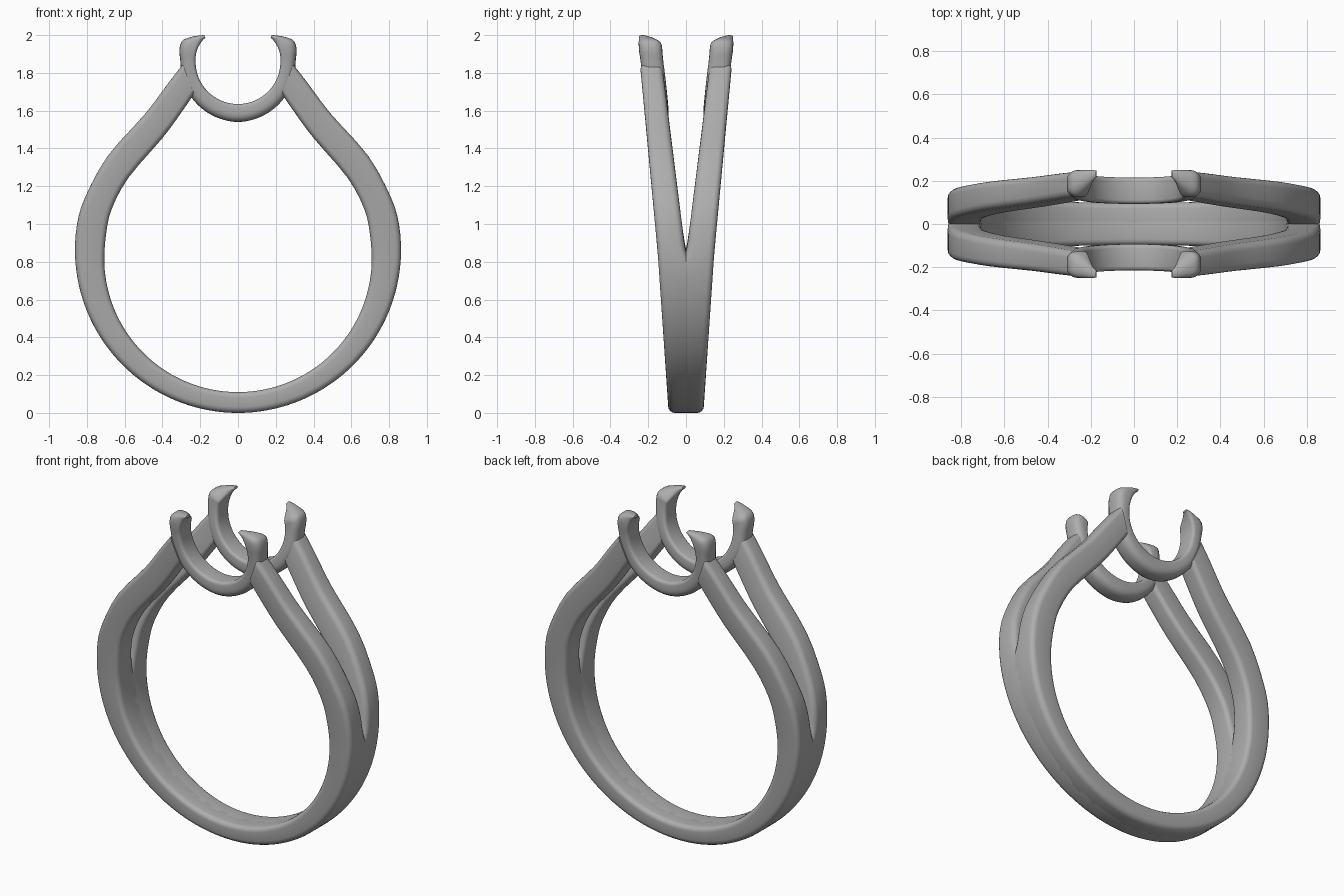
import bpy, bmesh, math

cube = bpy.data.objects.get("Cube")
if cube:
    bpy.data.objects.remove(cube, do_unlink=True)

metal = bpy.data.materials.new("grey_metal")
metal.use_nodes = True
GREY = (0.42, 0.42, 0.42, 1)
metal.diffuse_color = GREY
metal.node_tree.nodes["Principled BSDF"].inputs["Base Color"].default_value = GREY


def catmull(pts, steps):
    """Smooth a list of equal-length tuples."""
    out = []
    for i in range(len(pts) - 1):
        a, b, c, d = pts[max(i - 1, 0)], pts[i], pts[i + 1], pts[min(i + 2, len(pts) - 1)]
        for s in range(steps):
            t = s / steps
            out.append(tuple(
                q + 0.5 * t * (r - p + t * (2 * p - 5 * q + 4 * r - w + t * (3 * (q - r) + w - p)))
                for p, q, r, w in zip(a, b, c, d)))
    return out + [pts[-1]]


def section(st, r_out, r_in, n=5):
    """Rounded four-cornered section of a station (outer xz, inner xz, y spans)."""
    ox, oz, ix, iz, oy0, oy1, iy0, iy1 = st
    thick = math.hypot(ox - ix, oz - iz)
    width = oy1 - oy0
    ring = []
    for k, (u, v) in enumerate([(1, 1), (0, 1), (0, 0), (1, 0)]):
        r = r_out if u else r_in
        ru, rv = min(r / thick, 0.48), min(r / width, 0.48)
        for j in range(n):
            a = math.pi / 2 * (k + j / (n - 1))
            cu = (1 - ru if u else ru) + ru * math.cos(a)
            cv = (1 - rv if v else rv) + rv * math.sin(a)
            y0, y1 = iy0 + (oy0 - iy0) * cu, iy1 + (oy1 - iy1) * cu
            ring.append((ix + (ox - ix) * cu, -(y0 + (y1 - y0) * cv), iz + (oz - iz) * cu))
    return ring


def loft(name, half, r_out, r_in, steps):
    """Sweep the half path and its left-right reflection, then mirror front to back."""
    left = [(-s[0], s[1], -s[2], *s[3:]) for s in half[:0:-1]]
    bm = bmesh.new()
    rings = [[bm.verts.new(p) for p in section(s, r_out, r_in)]
             for s in catmull(left + half, steps)]
    for a, b in zip(rings, rings[1:]):
        for i in range(len(a)):
            j = (i + 1) % len(a)
            bm.faces.new((a[i], a[j], b[j], b[i]))
    bm.faces.new(rings[0])
    bm.faces.new(rings[-1])
    bmesh.ops.recalc_face_normals(bm, faces=bm.faces)
    mesh = bpy.data.meshes.new(name)
    bm.to_mesh(mesh)
    bm.free()
    mesh.materials.append(metal)
    ob = bpy.data.objects.new(name, mesh)
    bpy.context.collection.objects.link(ob)
    mod = ob.modifiers.new("front_to_back", 'MIRROR')
    mod.use_axis = (False, True, False)
    mod.use_mirror_merge = False
    bpy.ops.object.select_all(action='DESELECT')
    ob.select_set(True)
    bpy.context.view_layer.objects.active = ob
    bpy.ops.object.shade_smooth_by_angle(angle=math.radians(50))
    return ob


def band_span(z):
    """Inner and outer y of a strand at height z: joined below, split above."""
    gap = 0.125 * (z - 0.83) if z > 0.83 else max(z - 0.83, -0.04)
    outer = 0.092 + 0.068 * z if z < 0.85 else 0.15 + 0.094 * (z - 0.85)
    return gap, outer


# Split band: round lower part, then shoulders rising to the setting
path = []
for i in range(13):
    a = math.radians(7.5 * i)
    path.append((0.863 * math.sin(a), 0.863 - 0.863 * math.cos(a),
                 0.708 * math.sin(a), 0.818 - 0.708 * math.cos(a)))
path += [(0.852, 1.00, 0.698, 0.95), (0.81, 1.14, 0.668, 1.08), (0.69, 1.36, 0.58, 1.245),
         (0.49, 1.585, 0.40, 1.455), (0.37, 1.745, 0.30, 1.59), (0.292, 1.845, 0.232, 1.69)]
loft("split_band", [(*p, *band_span(p[1]), *band_span(p[3])) for p in path], 0.032, 0.028, 3)

# Stone cradles: open loops whose ends become claws
cradle = []
for i in range(7):
    t = i / 6
    a = math.pi / 2 * t
    r = 0.32 - 0.015 * t
    y0, y1 = 0.093 + 0.027 * t * t, 0.215 + 0.025 * t * t
    cradle.append((r * math.sin(a), 1.86 - r * math.cos(a),
                   0.225 * math.sin(a), 1.86 - 0.225 * math.cos(a), y0, y1, y0, y1))
for ox, oz, ix, iz, y0, y1 in [(0.31, 1.925, 0.222, 1.90, 0.125, 0.247),
                               (0.295, 1.97, 0.213, 1.93, 0.13, 0.25),
                               (0.25, 1.99, 0.20, 1.955, 0.16, 0.25),
                               (0.205, 1.998, 0.185, 1.975, 0.195, 0.25),
                               (0.177, 2.0, 0.173, 1.985, 0.215, 0.248)]:
    cradle.append((ox, oz, ix, iz, y0, y1, y0, y1))
loft("claw_cradles", cradle, 0.042, 0.018, 4)
